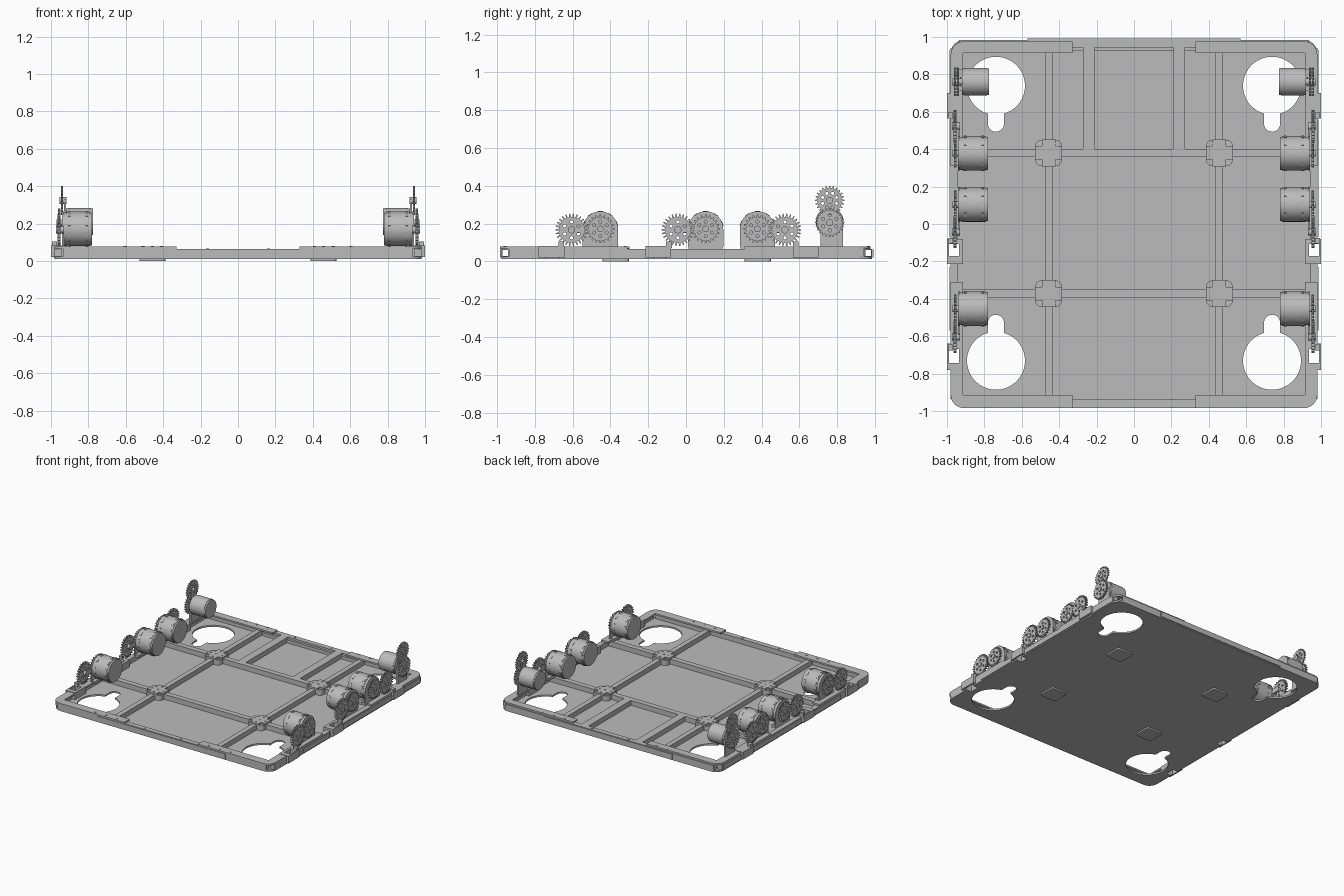
import bpy, bmesh, math
from mathutils import Matrix, Vector

cube = bpy.data.objects.get("Cube")
if cube:
    bpy.data.objects.remove(cube)

metal = bpy.data.materials.new("plain_grey_metal")
metal.use_nodes = True
GREY = (0.5, 0.5, 0.5, 1)
metal.diffuse_color = GREY
metal.node_tree.nodes["Principled BSDF"].inputs["Base Color"].default_value = GREY

SHIFT = 0.004  # frame centre along y


def finish(name, bm, mirror="X", shift=0.0):
    bmesh.ops.remove_doubles(bm, verts=bm.verts, dist=1e-5)
    bmesh.ops.recalc_face_normals(bm, faces=bm.faces)
    mesh = bpy.data.meshes.new(name)
    bm.to_mesh(mesh)
    bm.free()
    mesh.materials.append(metal)
    mesh.shade_smooth()
    mesh.set_sharp_from_angle(angle=math.radians(30))
    ob = bpy.data.objects.new(name, mesh)
    ob.location.y = shift
    bpy.context.collection.objects.link(ob)
    if mirror:
        mod = ob.modifiers.new("mirror", "MIRROR")
        mod.use_axis = ("X" in mirror, "Y" in mirror, False)
        mod.use_mirror_merge = False
    return ob


def add_box(bm, x, y, z):
    size = Matrix.Diagonal((x[1] - x[0], y[1] - y[0], z[1] - z[0], 1))
    mid = Vector((sum(x) / 2, sum(y) / 2, sum(z) / 2))
    bmesh.ops.create_cube(bm, size=1, matrix=Matrix.Translation(mid) @ size)


def box(name, x, y, z, **kw):
    bm = bmesh.new()
    add_box(bm, x, y, z)
    return finish(name, bm, **kw)


def profile(name, loops, lo, hi, axis="Z", **kw):
    """Extrude closed outlines (inner ones become holes) along z, or (y, z) outlines along x."""
    curve = bpy.data.curves.new(name, "CURVE")
    curve.dimensions, curve.fill_mode = "2D", "BOTH"
    curve.extrude = (hi - lo) / 2
    for loop in loops:
        spline = curve.splines.new("POLY")
        spline.points.add(len(loop) - 1)
        for p, (u, v) in zip(spline.points, loop):
            p.co = (u, v, 0, 1)
        spline.use_cyclic_u = True
    tmp = bpy.data.objects.new(name, curve)
    mesh = bpy.data.meshes.new_from_object(tmp)
    bpy.data.objects.remove(tmp)
    bm = bmesh.new()
    bm.from_mesh(mesh)
    bpy.data.meshes.remove(mesh)
    mid = (lo + hi) / 2
    for v in bm.verts:
        a, b, c = v.co
        v.co = (c + mid, a, b) if axis == "X" else (a, b, c + mid)
    return finish(name, bm, **kw)


def arc(cx, cy, r, a0, a1, n):
    return [(cx + r * math.cos(math.radians(a0 + (a1 - a0) * i / n)),
             cy + r * math.sin(math.radians(a0 + (a1 - a0) * i / n))) for i in range(n + 1)]


def circle(cx, cy, r, n=32):
    return arc(cx, cy, r, 0, 360, n)[:-1]


def rect(x0, x1, y0, y1):
    return [(x0, y0), (x1, y0), (x1, y1), (x0, y1)]


def rounded(cx, cy, h, r):
    pts = []
    for a, sx, sy in ((0, 1, 1), (90, -1, 1), (180, -1, -1), (270, 1, -1)):
        pts += arc(cx + sx * (h - r), cy + sy * (h - r), r, a, a + 90, 6)
    return pts


def gear(name, y, z, outer, root, teeth, x0, x1, holes=6):
    pts = []
    for i in range(teeth):
        for f, r in ((-.3, root), (-.14, outer), (.14, outer), (.3, root)):
            a = math.tau * (i + f) / teeth
            pts.append((y + r * math.cos(a), z + r * math.sin(a)))
    loops = [pts]
    for i in range(holes):
        a = math.tau * (i + .5) / holes
        loops.append(circle(y + root * .62 * math.cos(a), z + root * .62 * math.sin(a), root * .13, 10))
    profile(name, loops, x0, x1, "X")
    profile(name + "_hub", [circle(y, z, root * .28, 16)], x0 - .02, x1 + .008, "X")


# Base plate with keyholes and side notches
E, R, IN = 0.98, 0.07, 0.936
NOTCHES = [(-0.743, -0.668), (-0.172, -0.108)]
edge = []
for lo, hi in NOTCHES:
    edge += [(E, lo), (IN, lo), (IN, hi), (E, hi)]
right = arc(E - R, SHIFT - E + R, R, 270, 360, 8) + edge + arc(E - R, SHIFT + E - R, R, 0, 90, 8)
outline = right + [(-x, y) for x, y in reversed(right)]


def keyhole(sx, sy):
    a = math.degrees(math.asin(.043 / .155))
    pts = arc(0, 0, .155, 270 + a, 630 - a, 48) + arc(0, -.203, .043, 180, 360, 10)
    return [(sx * .738 + x, sy * (.735 + y) + SHIFT) for x, y in pts]


profile("base_plate", [outline] + [keyhole(sx, sy) for sx in (1, -1) for sy in (1, -1)],
        .012, .025, mirror=None)

# Perimeter tubes, splice plates and side rails
Z = (.025, .065)
profile("end_tube", [rect(-.98, -.94, *Z), rect(-.975, -.945, .03, .06)], -.935, .935, "X",
        mirror="Y", shift=SHIFT)
box("end_splice_plate", (-.57, .57), (-.987, -.98), (.02, .062), mirror="Y", shift=SHIFT)
stops = [-.935] + [v for n in NOTCHES for v in n] + [.94]
for lo, hi in zip(stops[::2], stops[1::2]):
    box("side_rail", (.94, .98), (lo, hi), Z)
for lo, hi in ((-.57, -.23), (-.07, .56), (.69, .93)):
    box("side_splice_plate", (.98, .986), (lo, hi), (.02, .06))

# Corner gussets on top of the frame
W = .915
for sy, cuts in ((-1, NOTCHES[:1]), (1, [])):
    ys = SHIFT * sy
    pts = [(.33, -E + ys)] + arc(E - R, -E + R + ys, R, 270, 360, 8)
    for lo, hi in cuts:
        pts += [(E, lo), (IN, lo), (IN, hi), (E, hi)]
    pts += [(E, -.31), (W, -.31), (W, -W), (.33, -W)]
    profile("corner_gusset", [[(x, -sy * y) for x, y in pts]], .065, .078)

# Interior beams
box("long_beam", (.436, .476), (-.94, .94), Z, shift=SHIFT)
box("rear_short_beam", (.212, .274), (.40, .945), Z)
box("cross_beam", (-.94, .94), (.355, .398), Z, mirror="Y", shift=SHIFT)
box("rear_inner_strip", (-.43, .43), (.925, .945), (.025, .05), mirror=None)

# Beam joints, above and below
JX, JY = .457, .376
profile("joint_under_plate", [rounded(JX, JY, .07, .02)], 0, .012, mirror="XY", shift=SHIFT)
profile("joint_lobe_plate", [rounded(JX, JY, .07, .03)], .025, .068, mirror="XY", shift=SHIFT)
bm = bmesh.new()
for a, b in ((.072, .036), (.036, .072)):
    add_box(bm, (JX - a, JX + a), (JY - b, JY + b), (.06, .078))
finish("joint_cross_cap", bm, mirror="XY", shift=SHIFT)


# Screws on joints and perimeter
def screws(name, spots, z0, z1, r):
    bm = bmesh.new()
    for x, y in spots:
        m = Matrix.Translation((x, y, (z0 + z1) / 2))
        bmesh.ops.create_cone(bm, cap_ends=True, segments=12, radius1=r, radius2=r, depth=z1 - z0, matrix=m)
    finish(name, bm, mirror="XY", shift=SHIFT)


screws("joint_corner_screw", [(JX + a, JY + b) for a in (-.05, .05) for b in (-.05, .05)], .068, .072, .012)
screws("joint_cap_screw", [(JX + a, JY + b) for a, b in ((.05, 0), (-.05, 0), (0, .05), (0, -.05), (0, 0))],
       .078, .081, .007)
screws("gusset_screw", [(x, .962) for x in (.41, .51, .605)], .078, .081, .008)
screws("tube_screw", [(.163, .962)], .065, .068, .008)

# Side clamps: two open and one closed, with an upright beside each gear
for y0, y1, hole, post in ((-.78, -.64, NOTCHES[0], -.66), (-.215, -.08, NOTCHES[1], -.09),
                           (.565, .70, None, .58)):
    loops = [rect(W, 1.0, y0, y1)]
    if hole:
        loops.append(rect(IN, .99, *hole))
    profile("side_clamp", loops, .022, .082)
    box("clamp_upright", (.967, .995), (post - .015, post + .015), (.07, .105))
    bm = bmesh.new()
    for y in (y0 + .025, y1 - .025):
        for z in (.036, .056):
            add_box(bm, (.99, 1.0), (y - .012, y + .012), (z - .006, z + .006))
    finish("clamp_bolts", bm)


# Motors
def motor(name, y, z, r, x0, x1, studs=10):
    body = [circle(y, z, r, 40)]
    profile(name + "_body", body, x0 + .012, x1 - .012, "X")
    for a, b in ((x0, x0 + .012), (x1 - .012, x1)):
        profile(name + "_end_cap", [circle(y, z, r * .96, 40)], a, b, "X")
    bm = bmesh.new()
    for i in range(studs):
        turn = Matrix.Translation((0, y, z)) @ Matrix.Rotation(math.tau * i / studs, 4, "X")
        for x in (x0 + .028, x1 - .028):
            m = turn @ Matrix.Translation((x, 0, r)) @ Matrix.Diagonal((.014, .026, .005, 1))
            bmesh.ops.create_cube(bm, size=1, matrix=m)
    finish(name + "_vents", bm)


MZ = .172
for my, gy in ((-.453, -.605), (.104, -.043), (.378, .523)):
    motor("drive_motor", my, MZ, .092, .78, .93)
    mount = arc(my, MZ, .093, 0, 180, 24) + [(my - .093, .078), (my + .093, .078)]
    profile("motor_mount", [mount], .93, .94, "X")
    box("mount_foot", (.90, .94), (my - .09, my + .09), (.065, .086))
    gear("motor_gear", my, MZ, .075, .062, 20, .95, .963)
    gear("driven_gear", gy, .167, .086, .068, 26, .95, .966)
    # Link plate carrying the driven gear shaft
    lo, hi = sorted((my, gy))
    box("shaft_link", (.932, .942), (lo, hi), (MZ - .022, MZ + .018))

# Rear lifting motors with stacked gears
RY = .76
motor("rear_motor", RY, .21, .074, .775, .92, studs=0)
box("rear_mount", (.92, .935), (RY - .05, RY + .07), (.065, .2))
profile("rear_mount_arm", [rect(RY - .025, RY + .025, .18, .33)], .92, .93, "X")
gear("rear_lower_gear", RY, .205, .077, .065, 24, .948, .962)
gear("rear_upper_gear", RY, .323, .077, .065, 24, .936, .947, holes=8)
